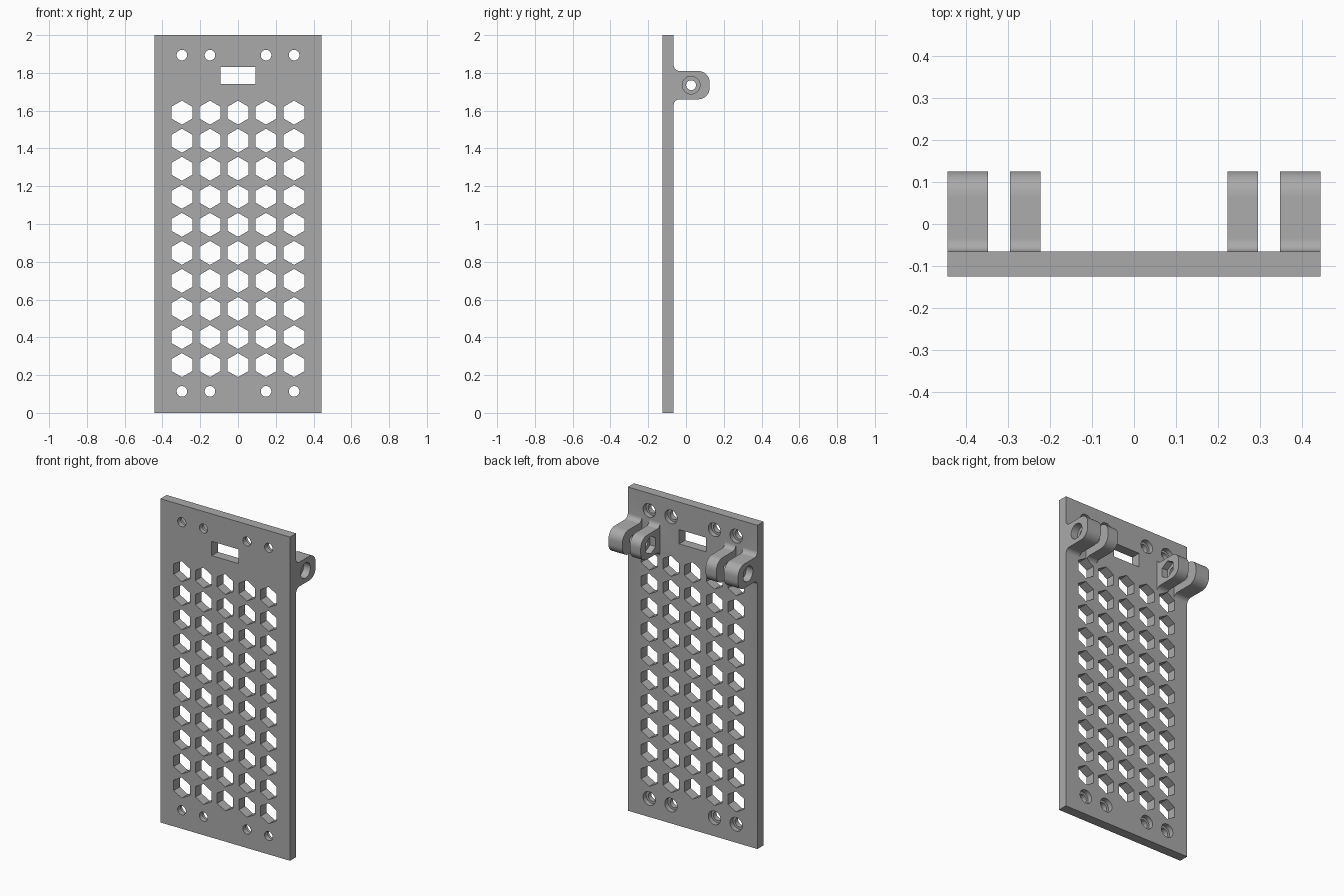
import bpy, bmesh, math
from mathutils import Vector

cube = bpy.data.objects.get("Cube")
if cube:
    bpy.data.objects.remove(cube, do_unlink=True)

W, BACK, FRONT = 0.443, -0.065, -0.125      # plate half width and faces
PITCH = 0.1485                              # hole spacing
PIN_Y, PIN_Z = 0.027, 1.735                 # hinge axis

grey = bpy.data.materials.new("plain grey")
grey.use_nodes = True
grey.diffuse_color = (0.4, 0.4, 0.4, 1)
grey.node_tree.nodes["Principled BSDF"].inputs["Base Color"].default_value = (0.4, 0.4, 0.4, 1)


def prism(bm, points, axis, start, end):
    """Extrude an outline of 3D points along an axis from start to end."""
    verts = []
    for p in points:
        v = Vector(p)
        v[axis] = start
        verts.append(bm.verts.new(v))
    face = bm.faces.new(verts)
    out = bmesh.ops.extrude_face_region(bm, geom=[face])["geom"]
    for v in out:
        if isinstance(v, bmesh.types.BMVert):
            v.co[axis] = end


def ring(center, radius, sides, axis):
    """Regular polygon around an axis, with a corner pointing up."""
    pts = []
    for i in range(sides):
        a = 2 * math.pi * i / sides
        p = Vector(center)
        p[1 - axis] += radius * math.sin(a)
        p[2] += radius * math.cos(a)
        pts.append(p)
    return pts


def arc(y, z, radius, a0, a1, steps=8):
    angles = [math.radians(a0 + (a1 - a0) * i / steps) for i in range(steps + 1)]
    return [(0, y + radius * math.cos(a), z + radius * math.sin(a)) for a in angles]


def box(bm, x, y0, y1, z0, z1):
    prism(bm, [(-x, 0, z0), (x, 0, z0), (x, 0, z1), (-x, 0, z1)], 1, y0, y1)


def finish(name, bm):
    bmesh.ops.recalc_face_normals(bm, faces=bm.faces)
    mesh = bpy.data.meshes.new(name)
    bm.to_mesh(mesh)
    bm.free()
    mesh.materials.append(grey)
    obj = bpy.data.objects.new(name, mesh)
    bpy.context.collection.objects.link(obj)
    return obj


def combine(target, other, operation):
    mod = target.modifiers.new(operation.lower(), "BOOLEAN")
    mod.operation, mod.solver, mod.object = operation, "EXACT", other
    bpy.context.view_layer.objects.active = target
    bpy.ops.object.modifier_apply(modifier=mod.name)
    bpy.data.objects.remove(other, do_unlink=True)


# Plate
bm = bmesh.new()
box(bm, W, FRONT, BACK, 0, 2)
panel = finish("hinged_panel", bm)

# Hinge lugs: rounded tips, filleted roots sunk slightly into the plate
low, high, tip, r, f = 1.66, 1.81, 0.125, 0.06, 0.03
profile = [(0, BACK - 0.02, low - f)]
profile += arc(BACK + f, low - f, f, 180, 90)
profile += arc(tip - r, low + r, r, -90, 0)
profile += arc(tip - r, high - r, r, 0, 90)
profile += arc(BACK + f, high + f, f, 270, 180)
profile += [(0, BACK - 0.02, high + f)]
bm = bmesh.new()
for side in (-1, 1):
    for inner, outer in ((0.222, 0.295), (0.347, W)):
        prism(bm, profile, 0, side * inner, side * outer)
combine(panel, finish("lugs", bm), "UNION")

# Through cuts: hexagon grid, screw holes, slot and hinge pin bore
bm = bmesh.new()
screws = [(c * PITCH, z) for c in (-2, -1, 1, 2) for z in (0.114, 1.894)]
for col in range(-2, 3):
    for row in range(10):
        center = (col * PITCH, 0, 0.253 + row * PITCH)
        prism(bm, ring(center, 0.0635, 6, 1), 1, -0.2, -0.03)
for x, z in screws:
    prism(bm, ring((x, 0, z), 0.028, 32, 1), 1, -0.2, 0)
box(bm, 0.092, -0.2, 0, 1.742, 1.83)
prism(bm, ring((0, PIN_Y, PIN_Z), 0.026, 32, 0), 0, -0.5, 0.5)
combine(panel, finish("through_cuts", bm), "DIFFERENCE")

# Recesses: screw heads, pin heads outside, hexagonal nuts inside
bm = bmesh.new()
for x, z in screws:
    prism(bm, ring((x, 0, z), 0.042, 32, 1), 1, BACK - 0.03, -0.03)
for side in (-1, 1):
    prism(bm, ring((0, PIN_Y, PIN_Z), 0.047, 32, 0), 0, side * (W - 0.045), side * 0.5)
    prism(bm, ring((0, PIN_Y, PIN_Z), 0.054, 6, 0), 0, side * 0.18, side * 0.26)
combine(panel, finish("recesses", bm), "DIFFERENCE")

# Smooth the rounded faces and keep crisp edges
bpy.ops.object.select_all(action="DESELECT")
panel.select_set(True)
bpy.context.view_layer.objects.active = panel
bpy.ops.object.shade_smooth_by_angle(angle=math.radians(30))
